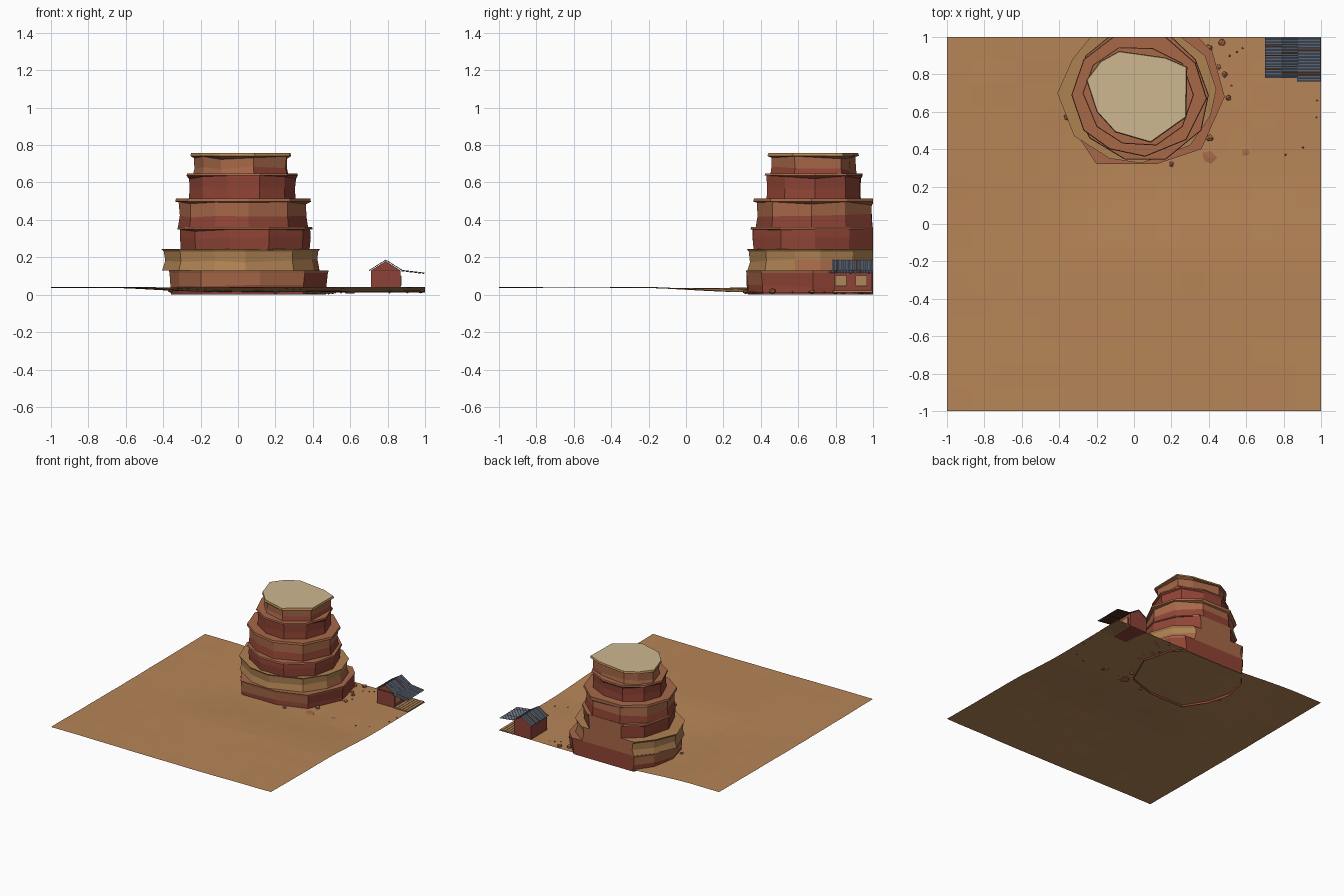
import bpy, bmesh, math, random
from mathutils import Vector, Matrix

random.seed(11)
if "Cube" in bpy.data.objects:
    bpy.data.objects.remove(bpy.data.objects["Cube"], do_unlink=True)


def material(name, r, g, b):
    m = bpy.data.materials.new(name)
    m.use_nodes = True
    m.diffuse_color = (r, g, b, 1)
    m.node_tree.nodes["Principled BSDF"].inputs["Base Color"].default_value = (r, g, b, 1)
    return m


SAND = material("sand", .47, .235, .095)
CREAM = material("cream cap", .62, .475, .285)
BROWN = material("brown rock", .39, .14, .066)
RED = material("red rock", .28, .058, .036)
TAN = material("tan rock", .43, .225, .085)
METAL = material("blue grey metal", .155, .19, .26)
RUST = material("rust", .15, .055, .025)
WALL = material("barn red", .27, .055, .04)
WOOD = material("pale wood", .43, .24, .1)
DARK = material("dark timber", .06, .03, .015)


def finish(name, bm, mats):
    bmesh.ops.recalc_face_normals(bm, faces=bm.faces)
    me = bpy.data.meshes.new(name)
    bm.to_mesh(me)
    bm.free()
    for m in mats:
        me.materials.append(m)
    ob = bpy.data.objects.new(name, me)
    bpy.context.collection.objects.link(ob)
    return ob


def box(name, lo, hi, mat):
    lo, hi = Vector(lo), Vector(hi)
    bm = bmesh.new()
    bmesh.ops.create_cube(bm, size=1, matrix=Matrix.Translation((lo + hi) / 2)
                          @ Matrix.Diagonal((*(hi - lo), 1)))
    return finish(name, bm, [mat])


def ease(a, b, t):
    t = min(1, max(0, (t - a) / (b - a)))
    return t * t * (3 - 2 * t)


def ground_height(x, y):
    swell = .003 * math.sin(3 * x + 1) * math.cos(2.5 * y)
    return .039 + swell - .026 * ease(-.25, .35, y) * ease(-.75, -.1, x)


# Desert floor: thin sheet sinking towards the back left corner
bm = bmesh.new()
bmesh.ops.create_grid(bm, x_segments=16, y_segments=16, size=1)
for v in bm.verts:
    v.co.z = ground_height(v.co.x, v.co.y) + random.uniform(-.001, .001)
finish("desert_floor", bm, [SAND])


# Mesa tiers: stacked polygon rings trimmed at the back edge. A patch recolours
# one band on the faces that look in the given direction.
def tier(name, pts, profile, bands, top, patch=None, closed=True):
    n = len(pts)
    centre = sum((Vector(p) for p in pts), Vector((0, 0))) / n
    mats = list(dict.fromkeys(bands + [top, RED, BROWN]))
    bm = bmesh.new()
    rings = []
    for k, (z, s) in enumerate(profile):
        wobble = .012 if 0 < k < len(profile) - 2 else 0
        ring = []
        for p in pts:
            flat = centre + (Vector(p) - centre) * (s + random.uniform(-wobble, wobble))
            ring.append(bm.verts.new((*flat, z + random.uniform(-wobble, wobble))))
        rings.append(ring)
    for k, band in enumerate(bands):
        for i in range(n):
            j = (i + 1) % n
            f = bm.faces.new((rings[k][i], rings[k][j], rings[k + 1][j], rings[k + 1][i]))
            out = ((Vector(pts[i]) + Vector(pts[j])) / 2 - centre).normalized()
            hit = patch and patch[0] == k and out.dot(Vector(patch[2]).normalized()) > .5
            f.material_index = mats.index(patch[1] if hit else band)
    if closed:
        bm.faces.new(rings[0][::-1]).material_index = mats.index(bands[0])
    bm.faces.new(rings[-1]).material_index = mats.index(top)
    cut = bmesh.ops.bisect_plane(bm, geom=bm.verts[:] + bm.edges[:] + bm.faces[:],
                                 plane_co=(0, 1, 0), plane_no=(0, 1, 0), clear_outer=True)
    edges = [e for e in cut["geom_cut"] if isinstance(e, bmesh.types.BMEdge)]
    if edges and closed:
        for f in bmesh.ops.holes_fill(bm, edges=edges)["faces"]:
            f.material_index = mats.index(BROWN)
    elif edges:
        bmesh.ops.contextual_create(bm, geom=edges)
    return finish(name, bm, mats)


tier("base_tier",
     [(-.37, .68), (-.32, .5), (-.2, .32), (.12, .32), (.36, .4), (.485, .68), (.42, .92),
      (.3, 1.04), (-.2, 1.04), (-.33, .88)],
     [(0, .97), (.045, .98), (.115, .99), (.13, 1)], [RED, BROWN, BROWN], BROWN,
     (1, RED, (1, .4)), closed=False)
tier("tan_tier",
     [(-.41, .7), (-.32, .47), (-.13, .35), (.04, .325), (.3, .42), (.41, .58), (.44, .72),
      (.38, .9), (.2, 1.04), (-.2, 1.04), (-.33, .88)],
     [(.13, .99), (.18, .96), (.23, .97), (.245, 1)], [TAN, TAN, TAN], TAN,
     (0, BROWN, (1, 1)))
tier("lower_red_tier",
     [(-.325, .66), (-.24, .46), (-.05, .345), (.17, .345), (.36, .5), (.4, .69), (.33, .88),
      (.17, 1.03), (-.1, 1.03), (-.26, .9)],
     [(.24, .95), (.3, .96), (.345, .96), (.35, 1), (.362, .99)],
     [RED, RED, BROWN, BROWN], BROWN)
tier("middle_tier",
     [(-.335, .69), (-.27, .5), (-.13, .4), (.06, .36), (.28, .45), (.39, .67), (.33, .86),
      (.16, 1.01), (-.1, 1.01), (-.27, .88)],
     [(.36, .96), (.42, .94), (.49, .94), (.497, 1), (.514, .99)],
     [RED, BROWN, BROWN, BROWN], BROWN)
tier("upper_red_tier",
     [(-.275, .7), (-.2, .52), (-.06, .43), (.12, .42), (.26, .52), (.32, .69), (.26, .86),
      (.1, .94), (-.08, .945), (-.22, .85)],
     [(.51, .96), (.57, .95), (.63, .96), (.636, 1), (.648, .99)],
     [RED, RED, RED, BROWN], BROWN)
tier("top_tier",
     [(-.255, .77), (-.2, .6), (-.1, .49), (.09, .435), (.28, .57), (.285, .84), (.17, .89),
      (-.08, .925), (-.18, .87)],
     [(.645, .94), (.675, .91), (.735, .92), (.742, 1), (.757, .98)],
     [BROWN, BROWN, BROWN, TAN], CREAM, (0, RED, (1, -.2)))


# Boulders and pebbles scattered round the mesa
def rock(name, x, y, r, mat, flat=.8, sink=0):
    bm = bmesh.new()
    bmesh.ops.create_icosphere(bm, subdivisions=1, radius=r)
    for v in bm.verts:
        v.co *= random.uniform(.85, 1.1)
        v.co.z *= flat
        v.co += Vector((x, y, max(ground_height(x, y) - sink, r * flat * 1.1)))
    finish(name, bm, [mat])


for i, (x, y) in enumerate([(.40, .94), (.45, .84), (.485, .8), (.505, .675), (.405, .46),
                            (.2, .32), (.47, .97), (-.36, .57)]):
    rock(f"boulder_{i}", x, y, random.uniform(.016, .024), BROWN)
for i, (x, y, r) in enumerate([(.4, .355, .045), (.6, .38, .033)]):
    rock(f"flat_stone_{i}", x, y, r, BROWN, .16, .003)
for i, (x, y) in enumerate([(.81, .37), (.905, .41), (.55, .92), (.51, .9), (.58, .94),
                            (.98, .66), (.975, .57), (.52, .74)]):
    rock(f"pebble_{i}", x, y, .007, RED)

# Cabin body with gable ends
bm = bmesh.new()
outline = [(.712, .013), (.868, .013), (.868, .13), (.79, .18), (.712, .13)]
base = bm.faces.new([bm.verts.new((x, .79, z)) for x, z in outline])
out = bmesh.ops.extrude_face_region(bm, geom=[base])
for v in out["geom"]:
    if isinstance(v, bmesh.types.BMVert):
        v.co.y = .995
finish("cabin_body", bm, [WALL])


# Corrugated roof sheets with a few rusty ridges and a timber-brown underside
def sheet(name, a, b, y0, y1, rusty, folds=30):
    bm = bmesh.new()
    rows = []
    for i in range(folds + 1):
        y = y0 + (y1 - y0) * i / folds
        lift = .003 * (i % 2)
        rows.append([bm.verts.new((x, y, z + lift)) for x, z in (a, b)])
    for i in range(folds):
        f = bm.faces.new(rows[i] + rows[i + 1][::-1])
        f.material_index = int(i in rusty)
    bmesh.ops.recalc_face_normals(bm, faces=bm.faces)
    if bm.faces[:][0].normal.z < 0:
        bmesh.ops.reverse_faces(bm, faces=bm.faces)
    me = bpy.data.meshes.new(name)
    bm.to_mesh(me)
    bm.free()
    for m in (METAL, RUST):
        me.materials.append(m)
    ob = bpy.data.objects.new(name, me)
    bpy.context.collection.objects.link(ob)
    mod = ob.modifiers.new("thickness", "SOLIDIFY")
    mod.thickness = .0015
    mod.material_offset = 1


sheet("roof_right", (.70, .128), (.79, .185), .78, 1, (6, 16, 23))
sheet("roof_left", (.79, .185), (.878, .13), .78, 1, (3, 18))
sheet("porch_roof", (.872, .13), (.998, .115), .762, 1, (4, 5, 21))

# Porch rafters, deck planks and wall fittings
for i in range(3):
    beam = box(f"porch_rafter_{i}", (-.06, -.003, -.001), (.06, .003, .001), DARK)
    beam.location = (.934, .78 + i * .1, .119)
    beam.rotation_euler.y = .12
for i in range(5):
    x = .872 + i * .025
    box(f"deck_plank_{i}", (x, .785, .012), (x + .022, .998, .022), WOOD)
for i, y in enumerate((.8, .91)):
    box(f"window_frame_{i}", (.866, y - .003, .045), (.871, y + .058, .103), DARK)
    box(f"window_{i}", (.868, y, .048), (.873, y + .055, .1), WOOD)
box("gable_trim", (.712, .786, .126), (.868, .791, .13), DARK)
